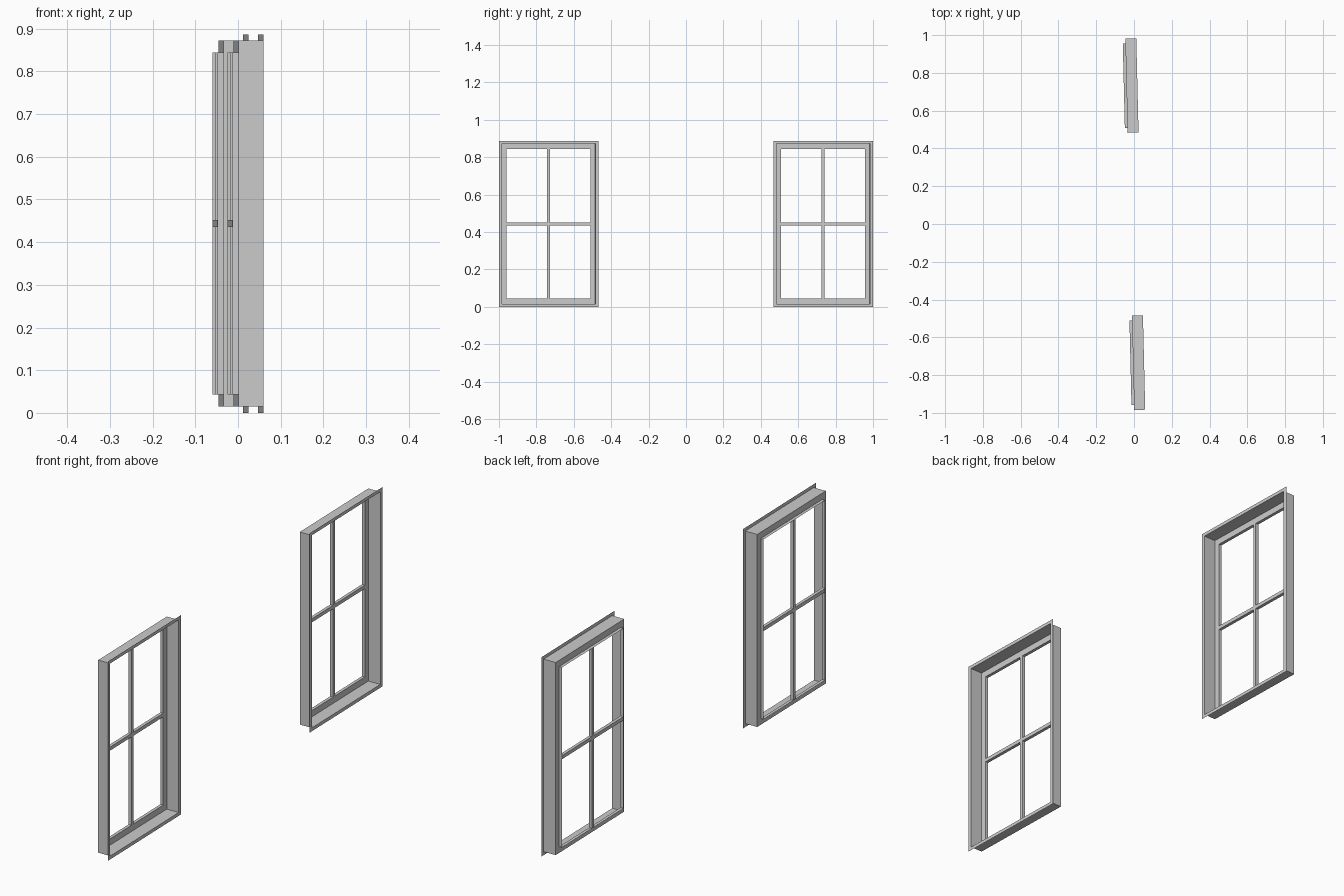
import bpy, bmesh, math

if "Cube" in bpy.data.objects:
    bpy.data.objects.remove(bpy.data.objects["Cube"])

TILT = 0.024          # both windows lie in one slightly turned wall plane
OFFSET_X = 0.0357
CENTRE_Y = 0.734
MID_Z = 0.4435

# sheet profile rings: (half width, half height, local x)
RINGS = [(0.2655, 0.4435, 0.0),     # flange outer edge
         (0.2495, 0.4285, 0.0),     # flange inner edge / casing front
         (0.2495, 0.4285, -0.058),  # casing back
         (0.2240, 0.4005, -0.058),  # back plate inner edge
         (0.2240, 0.4005, -0.072)]  # lip around the opening


def finish(bm, name):
    mesh = bpy.data.meshes.new(name)
    bm.to_mesh(mesh)
    bm.free()
    ob = bpy.data.objects.new(name, mesh)
    bpy.context.collection.objects.link(ob)
    ob.location.x = OFFSET_X
    ob.rotation_euler.z = TILT
    return ob


def window_frame(name, cy):
    bm = bmesh.new()
    loops = [[bm.verts.new((x, cy + sy * w, MID_Z + sz * h))
              for sy, sz in ((-1, -1), (1, -1), (1, 1), (-1, 1))]
             for w, h, x in RINGS]
    for a, b in zip(loops, loops[1:]):
        for i in range(4):
            j = (i + 1) % 4
            bm.faces.new((a[i], b[i], b[j], a[j]))
    return finish(bm, name)


def bar(name, cy, size_y, size_z):
    bm = bmesh.new()
    bmesh.ops.create_cube(bm, size=1)
    for v in bm.verts:
        v.co = (-0.065 + v.co.x * 0.014,
                cy + v.co.y * size_y,
                MID_Z + v.co.z * size_z)
    return finish(bm, name)


for side, label in ((-1, "front"), (1, "back")):
    cy = side * CENTRE_Y
    window_frame(label + "_window_frame", cy)
    # glazing bars spanning the opening
    bar(label + "_vertical_bar", cy, 0.015, 0.801)
    bar(label + "_horizontal_bar", cy, 0.448, 0.016)
